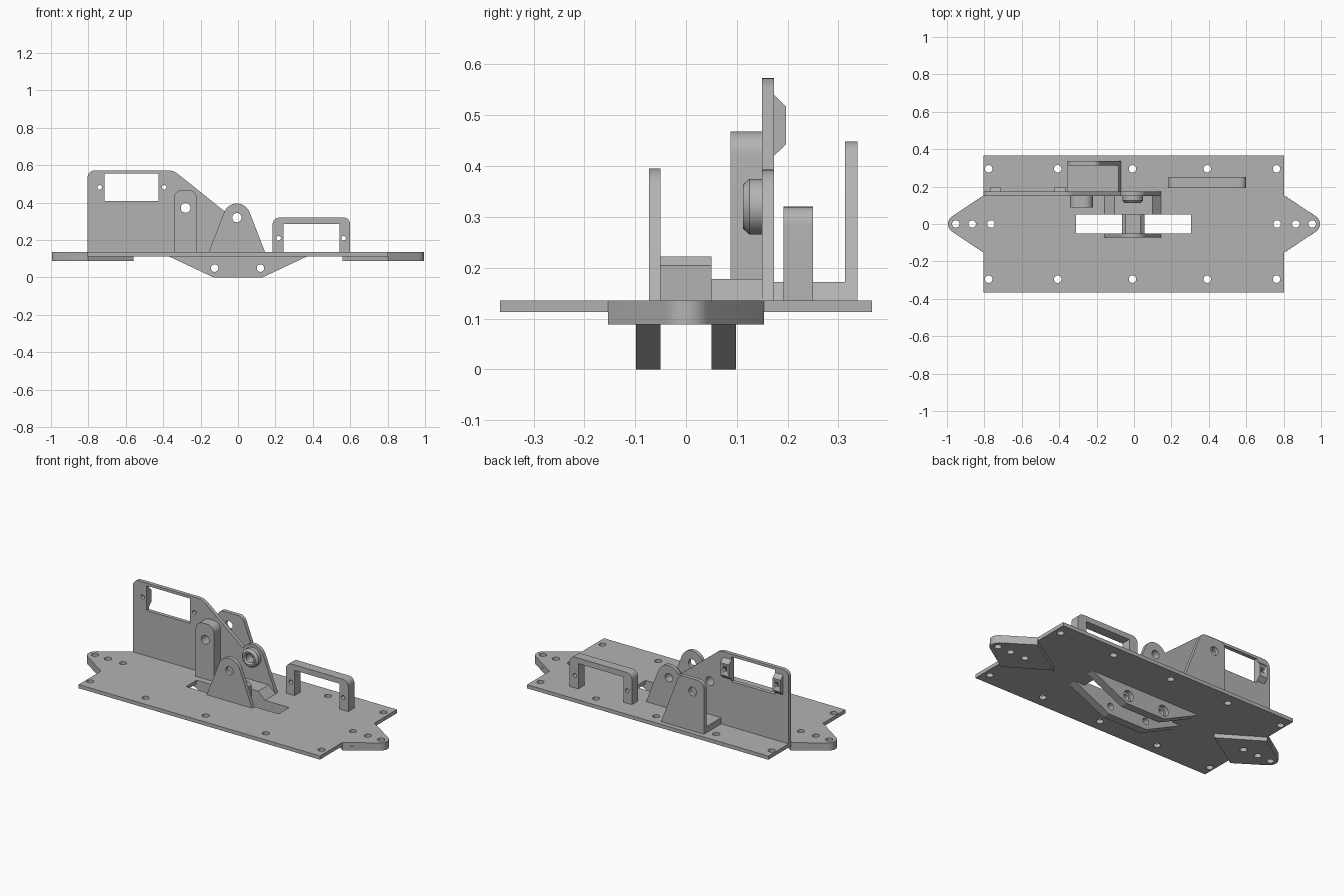
import bpy, bmesh, math
from mathutils import Vector

if "Cube" in bpy.data.objects:
    bpy.data.objects.remove(bpy.data.objects["Cube"])

grey = bpy.data.materials.new("plain_grey")
grey.diffuse_color = (0.45, 0.45, 0.45, 1)
grey.use_nodes = True
grey.node_tree.nodes["Principled BSDF"].inputs["Base Color"].default_value = grey.diffuse_color


def finish(name, mesh):
    mesh.name = name
    mesh.materials.clear()
    mesh.materials.append(grey)
    ob = bpy.data.objects.new(name, mesh)
    bpy.context.collection.objects.link(ob)
    bpy.ops.object.select_all(action='DESELECT')
    ob.select_set(True)
    bpy.context.view_layer.objects.active = ob
    bpy.ops.object.shade_smooth_by_angle(angle=math.radians(25))
    return ob


def rounded(corners, steps=8):
    """Outline from (a, b) or (a, b, radius) corners."""
    out = []
    for i, c in enumerate(corners):
        p = Vector(c[:2])
        if len(c) == 2:
            out.append(p)
            continue
        u = (Vector(corners[i - 1][:2]) - p).normalized()
        v = (Vector(corners[(i + 1) % len(corners)][:2]) - p).normalized()
        half = u.angle(v) / 2
        centre = p + (u + v).normalized() * c[2] / math.sin(half)
        reach = c[2] / math.tan(half)
        a, b = p + u * reach - centre, p + v * reach - centre
        sweep = math.pi - 2 * half
        for k in range(steps + 1):
            t = k / steps
            out.append(centre + (a * math.sin((1 - t) * sweep) + b * math.sin(t * sweep)) / math.sin(sweep))
    return out


def circle(a, b, r, n=24):
    return [(a + r * math.cos(math.tau * i / n), b + r * math.sin(math.tau * i / n)) for i in range(n)]


def prism(name, outline, lo, hi, axis, holes=()):
    """Extrude an outline with holes between lo and hi along an axis."""
    cu = bpy.data.curves.new(name, 'CURVE')
    cu.dimensions, cu.fill_mode, cu.extrude = '2D', 'BOTH', (hi - lo) / 2
    for loop in [outline, *holes]:
        sp = cu.splines.new('POLY')
        sp.points.add(len(loop) - 1)
        for pt, q in zip(sp.points, loop):
            pt.co = (q[0], q[1], 0, 1)
        sp.use_cyclic_u = True
    tmp = bpy.data.objects.new(name + "_curve", cu)
    bpy.context.collection.objects.link(tmp)
    mesh = bpy.data.meshes.new_from_object(tmp.evaluated_get(bpy.context.evaluated_depsgraph_get()))
    bpy.data.objects.remove(tmp)
    mid = (lo + hi) / 2
    for v in mesh.vertices:
        a, b, c = v.co
        v.co = {'z': (a, b, mid + c), 'y': (a, mid - c, b), 'x': (mid + c, a, b)}[axis]
    bm = bmesh.new()
    bm.from_mesh(mesh)
    bmesh.ops.remove_doubles(bm, verts=bm.verts, dist=1e-5)
    bmesh.ops.recalc_face_normals(bm, faces=bm.faces)
    bm.to_mesh(mesh)
    bm.free()
    return finish(name, mesh)


def rect(a0, a1, b0, b1):
    return [(a0, b0), (a1, b0), (a1, b1), (a0, b1)]


TOP = 0.135

# base plate with pointed ends, centre slot and bolt holes
end_holes = [(s * x, 0) for s in (-1, 1) for x in (0.765, 0.865, 0.953)]
bolt_holes = [(x, y) for x in (-0.777, -0.408, -0.008, 0.392, 0.762) for y in (-0.295, 0.295)]
prism("base_plate", rounded([(-0.805, -0.366), (0.802, -0.366), (0.802, -0.153), (1.022, -0.012, 0.05),
                             (1.022, 0.012, 0.05), (0.802, 0.153), (0.802, 0.366), (-0.805, 0.366),
                             (-0.805, 0.153), (-1.022, 0.012, 0.05), (-1.022, -0.012, 0.05),
                             (-0.805, -0.153)][:3] + [(1.035, 0, 0.05)] +
                            [(0.802, 0.153), (0.802, 0.366), (-0.805, 0.366), (-0.805, 0.153),
                             (-1.035, 0, 0.05), (-0.805, -0.153)]),
      0.113, TOP, 'z',
      [rect(-0.31, 0.305, -0.05, 0.05)] + [circle(x, y, 0.02) for x, y in end_holes + bolt_holes])

# thickened diamond pads under both ends
for side, s in (("left", -1), ("right", 1)):
    prism(side + "_end_pad", rounded([(s * 0.56, 0), (s * 0.803, -0.153), (s * 1.035, 0, 0.05), (s * 0.803, 0.153)]),
          0.088, 0.113, 'z', [circle(s * x, 0, 0.02) for x in (0.765, 0.865, 0.953)])

# keel brackets below the slot, the rear one counterbored
keel = [(-0.37, 0.113), (-0.13, 0, 0.03), (0.13, 0, 0.03), (0.37, 0.113)]
for name, lo, hi, r in (("front_keel", -0.098, -0.05, 0.02), ("rear_keel_inner", 0.05, 0.074, 0.02),
                        ("rear_keel_outer", 0.074, 0.098, 0.033)):
    prism(name, rounded(keel), lo, hi, 'y', [circle(x, 0.05, r) for x in (-0.125, 0.12)])

# front pivot plate
PX, PZ = -0.006, 0.32
pivot = circle(PX, PZ, 0.025)
prism("front_pivot_plate", rounded([(-0.157, TOP), (0.145, TOP), (PX, 0.524, 0.073)], 16),
      -0.073, -0.05, 'y', [pivot])

# cross rib over the slot and the block behind it
prism("cross_rib", [(-0.065, TOP), (0.055, TOP), (0.055, 0.204), (0.035, 0.222), (-0.045, 0.222), (-0.065, 0.204)],
      -0.05, 0.05, 'y')
prism("pivot_block", [(-0.157, TOP), (0.145, TOP), (0.10, 0.178), (-0.105, 0.178)], 0.05, 0.15, 'y')

# tall back wall that runs into the rear pivot plate
arc = [(PX + 0.073 * math.cos(math.radians(a)), PZ + 0.073 * math.sin(math.radians(a))) for a in range(153, 20, -11)]
pin = circle(-0.28, 0.372, 0.026)
prism("back_wall", rounded([(-0.805, TOP), (-0.805, 0.573, 0.04), (-0.345, 0.573, 0.08)] + arc + [(0.145, TOP)]),
      0.15, 0.173, 'y',
      [pivot, pin, rect(-0.715, -0.425, 0.408, 0.557), circle(-0.74, 0.482, 0.012), circle(-0.395, 0.482, 0.012)])

# tapered screw bosses beside the window
for side, x0, x1, hx in (("left", -0.768, -0.715, -0.74), ("right", -0.425, -0.367, -0.395)):
    boss = prism(side + "_window_boss", [(0.173, 0.42), (0.197, 0.443), (0.197, 0.517), (0.173, 0.54)], x0, x1, 'x')
    cutter = prism(side + "_boss_cutter", circle(hx, 0.482, 0.012), 0.16, 0.21, 'y')
    cutter.hide_render = True
    cutter.hide_set(True)
    cut = boss.modifiers.new("screw_hole", 'BOOLEAN')
    cut.operation, cut.object, cut.solver = 'DIFFERENCE', cutter, 'EXACT'

# chamfered bearing ring on the rear pivot plate
bm = bmesh.new()
ring = [(0.025, 0.15), (0.055, 0.15), (0.055, 0.125), (0.043, 0.112), (0.034, 0.112), (0.025, 0.12)]
vs = [bm.verts.new((PX + r, y, PZ)) for r, y in ring]
es = [bm.edges.new((vs[i - 1], vs[i])) for i in range(len(vs))]
bmesh.ops.spin(bm, geom=vs + es, cent=(PX, 0, PZ), axis=(0, 1, 0), angle=math.tau, steps=32)
bmesh.ops.remove_doubles(bm, verts=bm.verts, dist=1e-4)
bmesh.ops.recalc_face_normals(bm, faces=bm.faces)
mesh = bpy.data.meshes.new("bearing_ring")
bm.to_mesh(mesh)
bm.free()
finish("bearing_ring", mesh)

# round topped pillar in front of the wall
prism("pin_pillar", rounded([(-0.343, TOP), (-0.22, TOP), (-0.22, 0.468, 0.045), (-0.343, 0.468, 0.045)]),
      0.088, 0.15, 'y', [pin])

# rear L bracket
prism("rear_bracket_plate", rounded([(-0.355, TOP), (-0.07, TOP), (-0.19, 0.448, 0.04), (-0.355, 0.448, 0.04)]),
      0.313, 0.337, 'y', [pin])
prism("rear_bracket_foot", [(-0.355, TOP), (-0.07, TOP), (-0.084, 0.172), (-0.355, 0.172)], 0.173, 0.313, 'y')

# handle shaped servo mount
prism("arch_mount", rounded([(0.185, TOP), (0.242, TOP), (0.242, 0.287), (0.542, 0.287), (0.542, TOP),
                             (0.6, TOP), (0.6, 0.32, 0.035), (0.185, 0.32, 0.035)]),
      0.192, 0.25, 'y', [circle(0.217, 0.21, 0.012), circle(0.565, 0.21, 0.012)])
